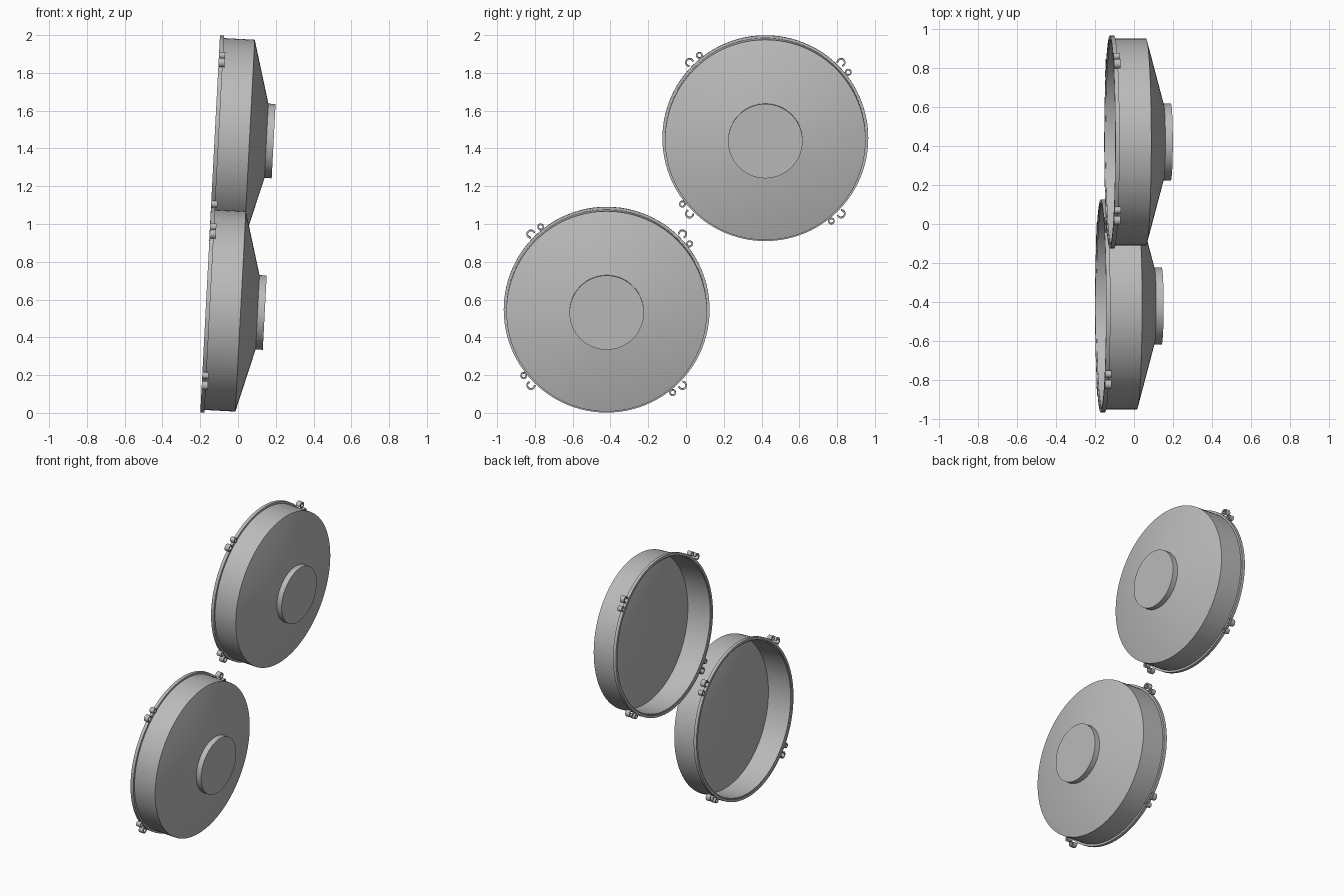
import bpy
import bmesh
from math import radians, cos, sin, tau
from mathutils import Vector

SEGMENTS = 96
TILT = radians(3)

cube = bpy.data.objects.get("Cube")
if cube:
    bpy.data.objects.remove(cube, do_unlink=True)

grey = bpy.data.materials.new("plain grey")
grey.use_nodes = True
grey.diffuse_color = (0.5, 0.5, 0.5, 1)
grey.node_tree.nodes["Principled BSDF"].inputs["Base Color"].default_value = (0.5, 0.5, 0.5, 1)


def finish(name, bm, centre):
    """Turn a bmesh into a tilted, smooth-shaded object with sharp edges kept."""
    bmesh.ops.remove_doubles(bm, verts=bm.verts, dist=0.0001)
    bmesh.ops.recalc_face_normals(bm, faces=bm.faces)
    mesh = bpy.data.meshes.new(name)
    bm.to_mesh(mesh)
    bm.free()
    mesh.materials.append(grey)
    obj = bpy.data.objects.new(name, mesh)
    bpy.context.collection.objects.link(obj)
    obj.location = centre
    obj.rotation_euler = (0, TILT, 0)
    bpy.ops.object.select_all(action="DESELECT")
    obj.select_set(True)
    bpy.context.view_layer.objects.active = obj
    bpy.ops.object.shade_smooth_by_angle(angle=radians(30))


def lathe(name, profile, centre, closed=False):
    """Spin (depth, radius) points about the dish axis, local x."""
    bm = bmesh.new()
    verts = [bm.verts.new((a, 0, r)) for a, r in profile]
    edges = [bm.edges.new(pair) for pair in zip(verts, verts[1:])]
    if closed:
        edges.append(bm.edges.new((verts[-1], verts[0])))
    bmesh.ops.spin(bm, geom=verts + edges, cent=(0, 0, 0), axis=(1, 0, 0),
                   angle=tau, steps=SEGMENTS)
    finish(name, bm, centre)


def add_curl(bm, angle, distance, outer, inner, start, sweep, steps):
    """Add a curled strip, running along the axis, beside the rim."""
    middle = Vector((0, cos(angle) * distance, sin(angle) * distance))
    sections = []
    for i in range(steps + 1):
        t = angle + start + sweep * i / steps
        ray = Vector((0, cos(t), sin(t)))
        sections.append([bm.verts.new(middle + ray * r + Vector((a, 0, 0)))
                         for a, r in ((0, inner), (0, outer), (0.033, outer), (0.033, inner))])
    for s, e in zip(sections, sections[1:]):
        for j in range(4):
            k = (j + 1) % 4
            bm.faces.new((s[j], s[k], e[k], e[j]))
    if sweep < tau:
        bm.faces.new(sections[0])
        bm.faces.new(sections[-1])


def dish(side, centre):
    # Thin drum wall with the raised rim around the open end
    lathe(side + "_drum_wall", [(0, 0.528), (0, 0.545), (0.022, 0.545), (0.022, 0.531),
                                (0.185, 0.531), (0.185, 0.521), (0.006, 0.521), (0.006, 0.528)],
          centre, closed=True)
    # Sloping face, closed inside by a flat plate
    lathe(side + "_cone", [(0.181, 0), (0.181, 0.524), (0.185, 0.531), (0.275, 0.197), (0.275, 0)],
          centre)
    # Round hub
    lathe(side + "_hub", [(0.27, 0), (0.27, 0.197), (0.313, 0.197), (0.313, 0)], centre)
    # Four pairs of a hook and a ring around the rim
    hooks, rings = bmesh.new(), bmesh.new()
    for i in range(4):
        corner = radians(45 + 90 * i)
        add_curl(hooks, corner, 0.567, 0.024, 0.015, radians(-115), radians(250), 18)
        add_curl(rings, corner - radians(6.5), 0.561, 0.018, 0.01, 0, tau, 20)
    finish(side + "_hooks", hooks, centre)
    finish(side + "_rings", rings, centre)


dish("lower", (-0.171, -0.42, 0.547))
dish("upper", (-0.124, 0.42, 1.455))
